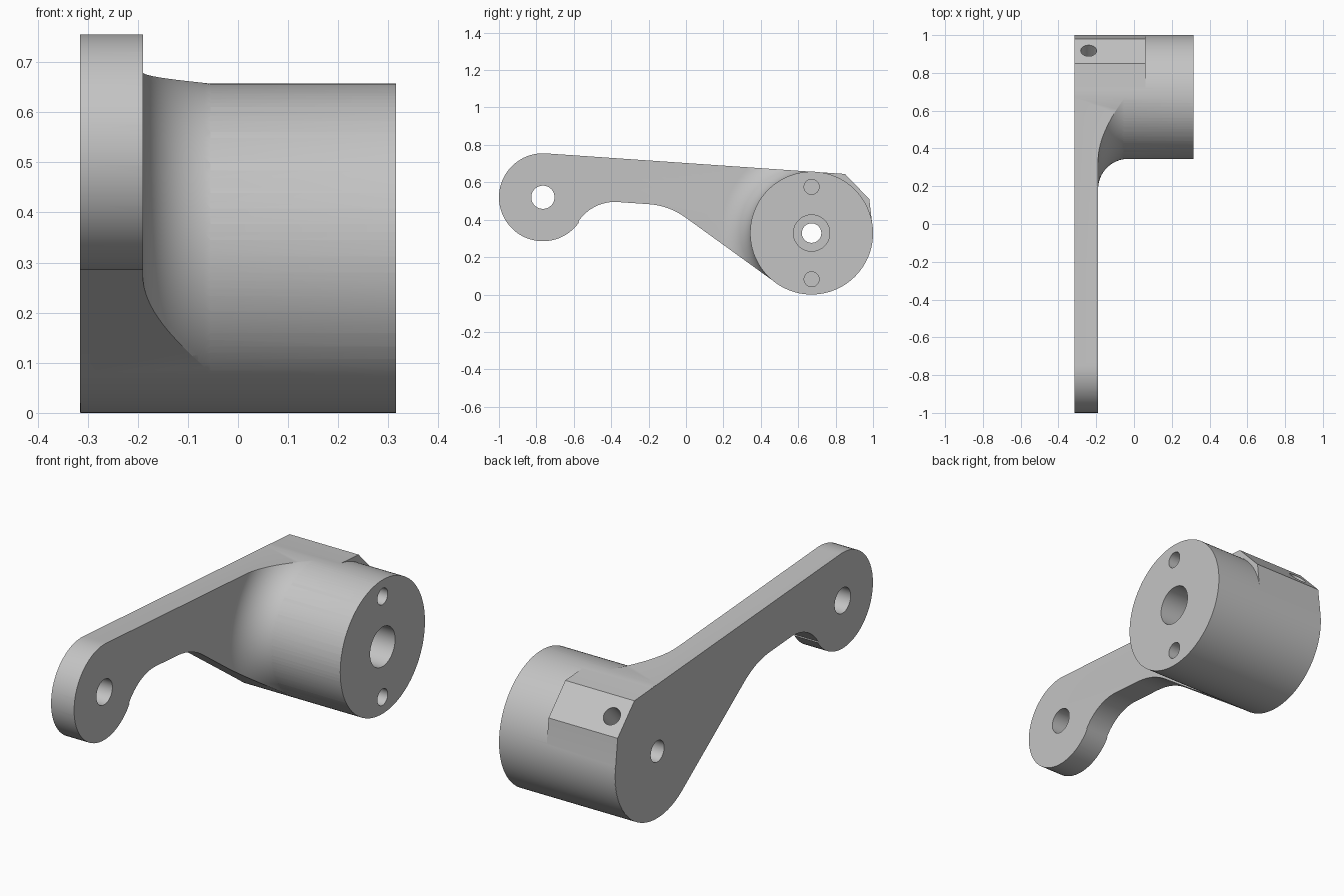
import bpy, bmesh
from math import sin, cos, asin, acos, atan2, hypot, sqrt, pi, radians
from mathutils import Vector

if "Cube" in bpy.data.objects:
    bpy.data.objects.remove(bpy.data.objects["Cube"])

# Main dimensions (y, z for centres)
HUB, HUB_R = (0.6715, 0.3285), 0.3285
EYE, EYE_R = (-0.765, 0.52), 0.235
BACK, PLATE, FLAT_END, FRONT = -0.315, -0.19, 0.06, 0.315
FILLET = 0.16
SEG = 128


def make_object(name, bm):
    bmesh.ops.recalc_face_normals(bm, faces=bm.faces)
    mesh = bpy.data.meshes.new(name)
    bm.to_mesh(mesh)
    bm.free()
    obj = bpy.data.objects.new(name, mesh)
    bpy.context.collection.objects.link(obj)
    return obj


def prism(name, outline, x0, x1):
    """Extrude a y-z outline along x."""
    bm = bmesh.new()
    face = bm.faces.new([bm.verts.new((x0, y, z)) for y, z in outline])
    moved = bmesh.ops.extrude_face_region(bm, geom=[face])["geom"]
    bmesh.ops.translate(bm, vec=(x1 - x0, 0, 0),
                        verts=[v for v in moved if isinstance(v, bmesh.types.BMVert)])
    return make_object(name, bm)


def revolve(name, profile, start=(0, *HUB), axis=(1, 0, 0)):
    """Closed solid of revolution; profile holds (distance along axis, radius)."""
    turn = Vector((1, 0, 0)).rotation_difference(Vector(axis))
    bm = bmesh.new()
    rings = [[bm.verts.new(turn @ Vector((d, r * cos(2 * pi * i / SEG), r * sin(2 * pi * i / SEG)))
                           + Vector(start)) for i in range(SEG)] for d, r in profile]
    for a, b in zip(rings, rings[1:]):
        for i in range(SEG):
            j = (i + 1) % SEG
            bm.faces.new((a[i], a[j], b[j], b[i]))
    bm.faces.new(rings[0])
    bm.faces.new(rings[-1])
    return make_object(name, bm)


def boolean(target, tool, operation):
    mod = target.modifiers.new("shape", 'BOOLEAN')
    mod.operation, mod.solver, mod.object = operation, 'EXACT', tool
    bpy.context.view_layer.objects.active = target
    bpy.ops.object.modifier_apply(modifier=mod.name)
    bpy.data.objects.remove(tool)


def arc(centre, r, a0, a1, steps):
    return [(centre[0] + r * cos(a0 + (a1 - a0) * i / steps),
             centre[1] + r * sin(a0 + (a1 - a0) * i / steps)) for i in range(steps + 1)]


# Arm outline: eye arc, concave underside, hub arc, chamfered rear corner
r = HUB_R - 0.001
dy, dz = HUB[0] - EYE[0], HUB[1] - EYE[1]
top = pi / 2 + atan2(dz, dy) + asin((r - EYE_R) / hypot(dy, dz))
outline = arc(EYE, EYE_R, top, radians(326), 48)
outline += arc((-0.38, 0.26), 0.235, radians(146), radians(86), 16)
p0, p1, p2 = Vector((-0.2, 0.483)), Vector((-0.09, 0.475)), Vector((0.0, 0.41))
for i in range(13):
    t = i / 12
    outline.append(tuple((1 - t) ** 2 * p0 + 2 * t * (1 - t) * p1 + t * t * p2))
rel = p2 - Vector(HUB)
low = atan2(rel.y, rel.x) + acos(r / rel.length)
corner = (0.98, 0.51)
rel = Vector(corner) - Vector(HUB)
rear = atan2(rel.y, rel.x) - acos(r / rel.length)
outline += arc(HUB, r, low % (2 * pi), rear + 2 * pi, 64)
tangent_y = HUB[0] + r * cos(top)
tangent_z = HUB[1] + r * sin(top)
slope = -cos(top) / sin(top)
outline += [corner, (0.85, tangent_z + slope * (0.85 - tangent_y))]

# Plate with a flared fillet into the hub, trimmed to the outline
flare = [(BACK - 0.1, 3), (PLATE, 3)]
for i in range(21):
    a = pi / 2 * i / 20
    flare.append((PLATE + FILLET * (1 - cos(a)), HUB_R - 0.002 + FILLET * (1 - sin(a))))
flare.append((FLAT_END - 0.02, HUB_R - 0.003))
arm = revolve("crank_arm", flare)

# Flat-sided boss on the upper rear of the hub
boss = prism("boss", [(tangent_y, HUB[1]), (1.5, HUB[1]), (1.5, 1), (tangent_y, 1)],
             PLATE - 0.05, FLAT_END)
boolean(arm, boss, 'UNION')
boolean(arm, prism("trim", outline, BACK, FLAT_END + 0.1), 'INTERSECT')

# Hub barrel
boolean(arm, revolve("hub", [(BACK + 0.001, HUB_R), (FRONT, HUB_R)]), 'UNION')

# Stepped hub bore, eye hole, two blind pin holes
bore = [(BACK - 0.1, 0.052), (PLATE, 0.052), (PLATE, 0.097), (FRONT + 0.1, 0.097)]
boolean(arm, revolve("bore", bore), 'DIFFERENCE')
boolean(arm, revolve("eye_hole", [(-0.5, 0.062), (0, 0.062)], (0, *EYE)), 'DIFFERENCE')
for side in (-1, 1):
    pin = revolve("pin_hole", [(0.06, 0.04), (0.5, 0.04)],
                  (0, HUB[0], HUB[1] + side * 0.247))
    boolean(arm, pin, 'DIFFERENCE')

# Set-screw hole through the chamfered flat to the bore
screw = revolve("screw_hole", [(0, 0.042), (0.6, 0.042)], (-0.24, *HUB),
                (0, sqrt(0.5), sqrt(0.5)))
boolean(arm, screw, 'DIFFERENCE')

# Grey metal
grey = (0.55, 0.55, 0.55, 1)
mat = bpy.data.materials.new("grey_metal")
mat.use_nodes = True
mat.diffuse_color = grey
mat.node_tree.nodes["Principled BSDF"].inputs["Base Color"].default_value = grey
arm.data.materials.clear()
arm.data.materials.append(mat)

bpy.ops.object.select_all(action='DESELECT')
arm.select_set(True)
bpy.context.view_layer.objects.active = arm
bpy.ops.object.shade_smooth_by_angle(angle=radians(25))
